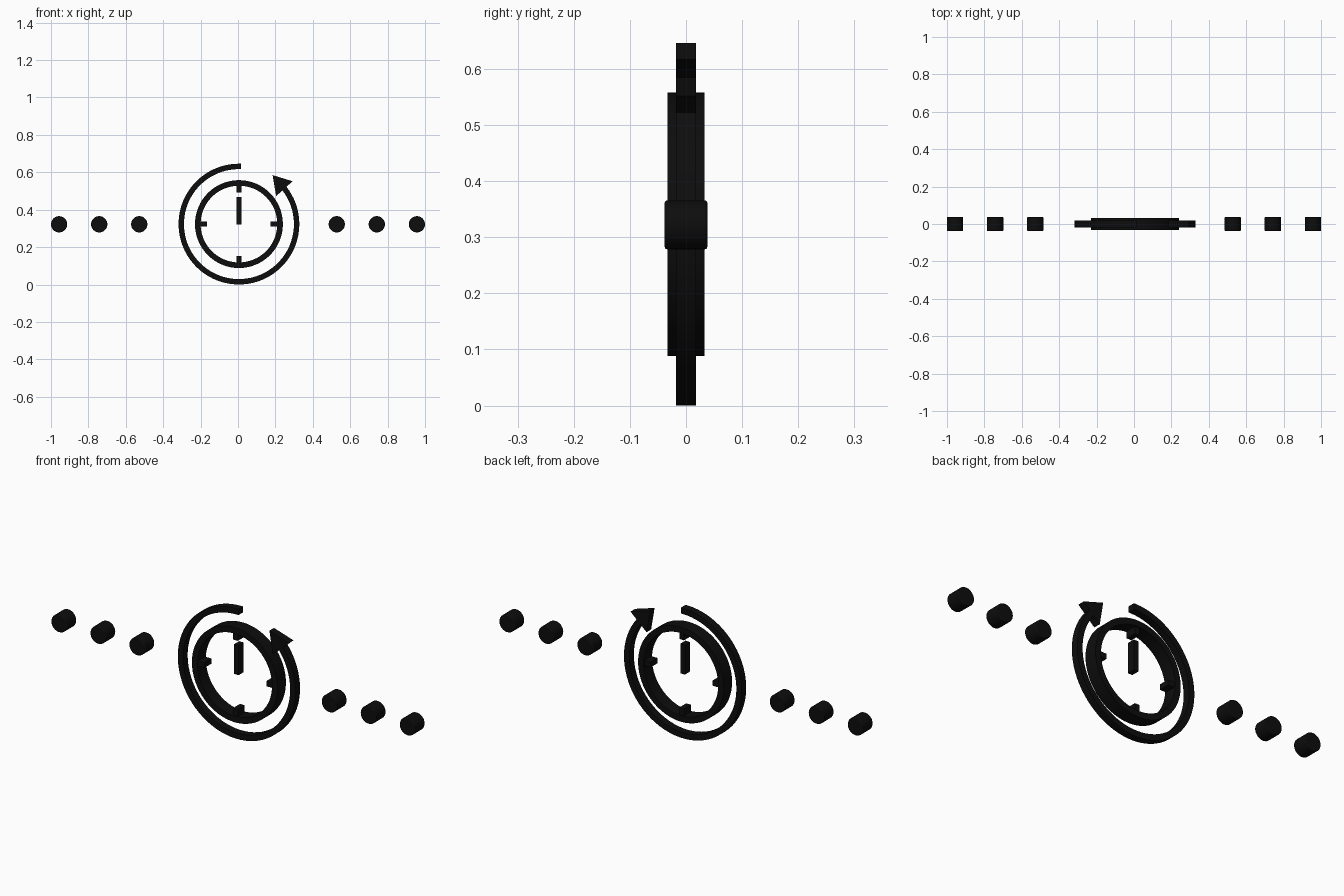
import bpy, bmesh, math
from mathutils import Vector

if "Cube" in bpy.data.objects:
    bpy.data.objects.remove(bpy.data.objects["Cube"])

CX, CZ = 0.005, 0.323          # centre of the clock

black = bpy.data.materials.new("matte_black")
black.diffuse_color = (0.004, 0.004, 0.004, 1)
black.use_nodes = True
black.node_tree.nodes["Principled BSDF"].inputs["Base Color"].default_value = black.diffuse_color


def finish(name, bm, smooth=True, bevel=0):
    bmesh.ops.recalc_face_normals(bm, faces=bm.faces)
    mesh = bpy.data.meshes.new(name)
    bm.to_mesh(mesh)
    bm.free()
    mesh.materials.append(black)
    ob = bpy.data.objects.new(name, mesh)
    bpy.context.collection.objects.link(ob)
    if bevel:
        mod = ob.modifiers.new("soft_edge", 'BEVEL')
        mod.width, mod.segments, mod.limit_method = bevel, 2, 'ANGLE'
    if smooth:
        bpy.ops.object.select_all(action='DESELECT')
        ob.select_set(True)
        bpy.context.view_layer.objects.active = ob
        bpy.ops.object.shade_smooth_by_angle(angle=math.radians(35))
    return ob


def plate(name, points, half, **kw):
    """Extrude an x/z outline symmetrically along y."""
    bm = bmesh.new()
    face = bm.faces.new([bm.verts.new((x, -half, z)) for x, z in points])
    res = bmesh.ops.extrude_face_region(bm, geom=[face])
    verts = [g for g in res["geom"] if isinstance(g, bmesh.types.BMVert)]
    bmesh.ops.translate(bm, verts=verts, vec=(0, 2 * half, 0))
    return finish(name, bm, **kw)


def band(name, r_in, r_out, half, start, end, steps):
    """Rectangular section swept round the clock centre, closed if 360 degrees."""
    closed = abs(end - start) >= 360
    bm = bmesh.new()
    loops = []
    for i in range(steps if closed else steps + 1):
        a = math.radians(start + (end - start) * i / steps)
        loops.append([bm.verts.new((CX + r * math.cos(a), y, CZ + r * math.sin(a)))
                      for r, y in ((r_in, -half), (r_out, -half),
                                   (r_out, half), (r_in, half))])
    pairs = list(zip(loops, loops[1:]))
    if closed:
        pairs.append((loops[-1], loops[0]))
    else:
        bm.faces.new(loops[0])
        bm.faces.new(loops[-1])
    for p, q in pairs:
        for k in range(4):
            n = (k + 1) % 4
            bm.faces.new((p[k], p[n], q[n], q[k]))
    return finish(name, bm)


def box(name, x0, x1, z0, z1, half):
    return plate(name, [(x0, z0), (x1, z0), (x1, z1), (x0, z1)], half, smooth=False)


# Clock rim
band("clock_rim", 0.205, 0.235, 0.033, 0, 360, 64)

# Four hour ticks, reaching inward from the rim
for i, side in enumerate(("right", "top", "left", "bottom")):
    a = i * math.pi / 2
    out, across = Vector((math.cos(a), math.sin(a))), Vector((-math.sin(a), math.cos(a)))
    pts = [Vector((CX, CZ)) + out * r + across * w
           for r, w in ((0.17, -0.013), (0.212, -0.013), (0.212, 0.013), (0.17, 0.013))]
    plate("tick_" + side, pts, 0.027, smooth=False)

# Clock hand
box("clock_hand", CX - 0.0125, CX + 0.0125, 0.32, 0.467, 0.02)

# Circling arrow: open band and its head
band("arrow_band", 0.294, 0.323, 0.018, 90, 399, 64)
box("arrow_tail", CX - 0.001, CX + 0.01, CZ + 0.294, CZ + 0.323, 0.018)
plate("arrow_head", [(0.185, 0.585), (0.204, 0.473), (0.292, 0.552)], 0.018, smooth=False)

# Row of dots on both sides
for side, sign in (("left", -1), ("right", 1)):
    for n, x in enumerate((0.528, 0.742, 0.9565)):
        pts = [(sign * x + 0.0435 * math.cos(t * math.tau / 32),
                0.322 + 0.0435 * math.sin(t * math.tau / 32)) for t in range(32)]
        plate(f"dot_{side}_{n + 1}", pts, 0.038, bevel=0.004)
